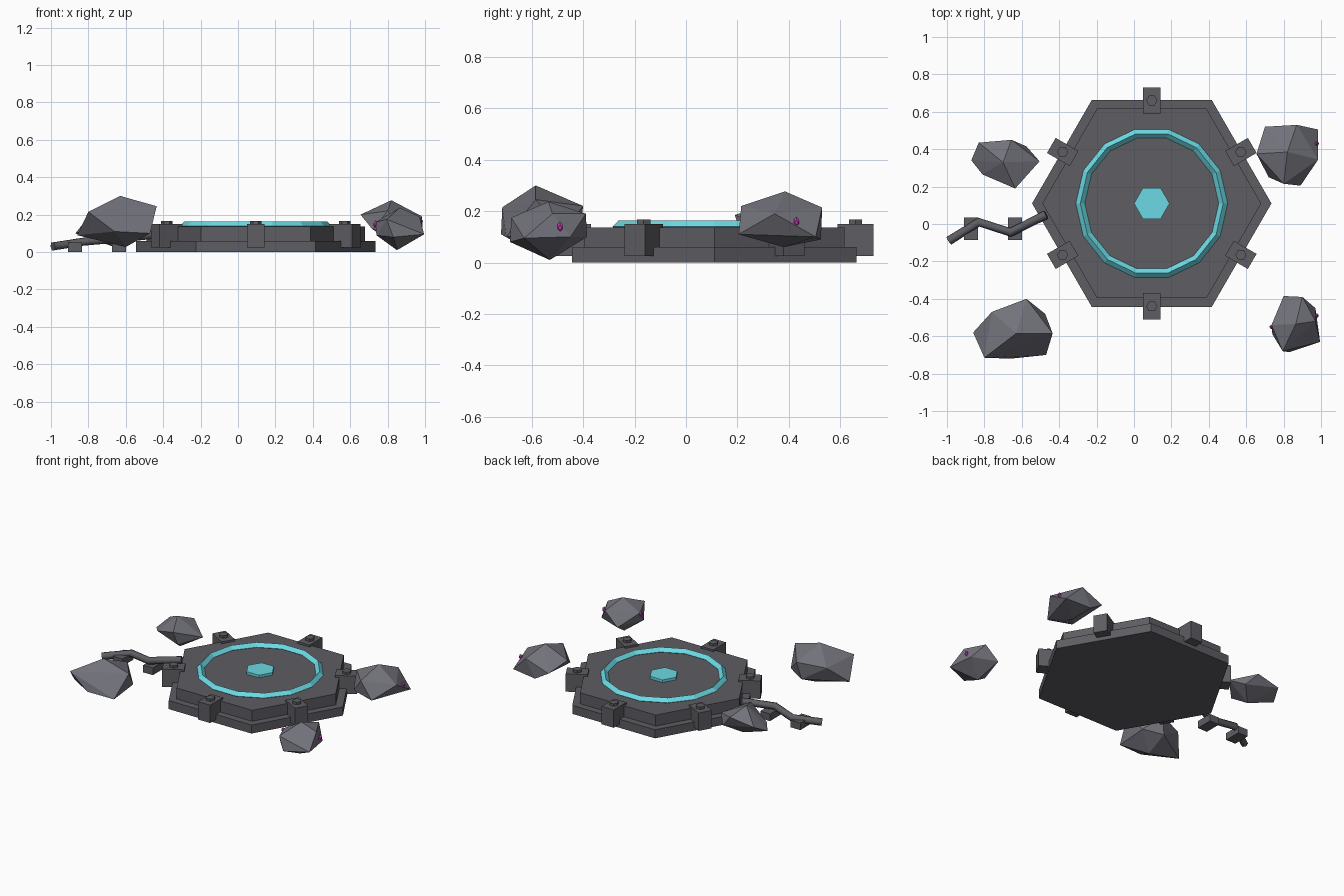
import bpy, bmesh
from math import radians, cos, sin, pi
from mathutils import Vector

if "Cube" in bpy.data.objects:
    bpy.data.objects.remove(bpy.data.objects["Cube"])

CX, CY = 0.095, 0.11   # platform centre


def mat(name, col):
    m = bpy.data.materials.new(name)
    m.diffuse_color = (*col, 1)
    m.use_nodes = True
    m.node_tree.nodes["Principled BSDF"].inputs["Base Color"].default_value = m.diffuse_color
    return m


DARK = mat("dark_metal", (0.11, 0.11, 0.125))
STONE = mat("stone", (0.17, 0.17, 0.2))
CYAN = mat("cyan_glow", (0.15, 0.7, 0.78))
PINK = mat("magenta_crystal", (0.6, 0.05, 0.5))


def finish(name, m):
    o = bpy.context.object
    o.name = name
    o.data.materials.append(m)
    return o


def prism(name, n, r, x, y, z0, z1, m, rot=0.0):
    # n-sided prism with its first corner at angle rot
    bpy.ops.mesh.primitive_cylinder_add(vertices=n, radius=r, depth=z1 - z0,
        location=(x, y, (z0 + z1) / 2), rotation=(0, 0, rot + pi / 2))
    return finish(name, m)


def box(name, loc, size, m, rot=0.0):
    bpy.ops.mesh.primitive_cube_add(size=1, location=loc, rotation=(0, 0, rot))
    o = finish(name, m)
    o.scale = size
    return o


def rock(name, pts):
    # faceted boulder: hull of a few corner points
    bm = bmesh.new()
    for p in pts:
        bm.verts.new(p)
    res = bmesh.ops.convex_hull(bm, input=bm.verts)
    loose = [v for v in bm.verts if not v.link_faces]
    bmesh.ops.delete(bm, geom=loose, context='VERTS')
    bmesh.ops.recalc_face_normals(bm, faces=bm.faces)
    me = bpy.data.meshes.new(name)
    bm.to_mesh(me)
    bm.free()
    o = bpy.data.objects.new(name, me)
    o.data.materials.append(STONE)
    bpy.context.collection.objects.link(o)


# Two-tier hexagonal platform
prism("lower_slab", 6, 0.64, CX, CY, 0, 0.06, DARK)
prism("upper_slab", 6, 0.585, CX, CY, 0.06, 0.137, DARK)

# Glowing ring (14 sides, diamond section) and centre plate
bpy.ops.mesh.primitive_torus_add(major_segments=14, minor_segments=4,
    major_radius=0.382, minor_radius=0.024, location=(CX, CY, 0.14))
finish("glow_ring", CYAN)
prism("centre_plate", 6, 0.095, CX, CY, 0.137, 0.155, CYAN)

# Edge clamps with bolts
for i in range(6):
    a = radians(30 + 60 * i)
    x, y = CX + 0.55 * cos(a), CY + 0.55 * sin(a)
    box(f"clamp_{i}", (x, y, 0.088), (0.14, 0.093, 0.125), DARK, a)
    prism(f"clamp_bolt_{i}", 6, 0.03, x, y, 0.15, 0.167, DARK)

# Kinked cable on two feet
cu = bpy.data.curves.new("cable", 'CURVE')
cu.dimensions = '3D'
cu.bevel_depth = 0.024
cu.bevel_resolution = 1
cu.use_fill_caps = True
sp = cu.splines.new('POLY')
path = [(-0.47, 0.05, 0.09), (-0.66, -0.045, 0.07), (-0.83, 0.01, 0.055), (-0.99, -0.09, 0.03)]
sp.points.add(len(path) - 1)
for p, c in zip(sp.points, path):
    p.co = (*c, 1)
cable = bpy.data.objects.new("cable", cu)
cable.data.materials.append(DARK)
bpy.context.collection.objects.link(cable)
bpy.context.view_layer.objects.active = cable
cable.select_set(True)
bpy.ops.object.convert(target='MESH')
for i, x in enumerate((-0.872, -0.637)):
    box(f"cable_foot_{i}", (x, -0.025, 0.025), (0.075, 0.12, 0.05), DARK)

# Boulders
rock("rock_back_left", [
    (-0.87, 0.34, 0.10), (-0.83, 0.435, 0.15), (-0.655, 0.45, 0.18), (-0.575, 0.415, 0.09),
    (-0.505, 0.335, 0.13), (-0.635, 0.19, 0.185), (-0.81, 0.265, 0.12), (-0.70, 0.33, 0.23),
    (-0.67, 0.32, 0.03), (-0.62, 0.22, 0.09)])
rock("rock_front_left", [
    (-0.86, -0.58, 0.09), (-0.76, -0.47, 0.20), (-0.575, -0.40, 0.22), (-0.475, -0.48, 0.12),
    (-0.435, -0.585, 0.245), (-0.47, -0.70, 0.10), (-0.80, -0.715, 0.215), (-0.66, -0.72, 0.11),
    (-0.63, -0.585, 0.30), (-0.60, -0.57, 0.027), (-0.60, -0.42, 0.10)])
rock("rock_back_right", [
    (0.655, 0.375, 0.20), (0.70, 0.52, 0.15), (0.87, 0.53, 0.214), (0.985, 0.505, 0.10),
    (0.985, 0.345, 0.19), (0.89, 0.205, 0.11), (0.72, 0.25, 0.12), (0.80, 0.215, 0.22),
    (0.82, 0.385, 0.277), (0.83, 0.38, 0.06), (0.80, 0.525, 0.09)])
rock("rock_front_right", [
    (0.735, -0.54, 0.16), (0.80, -0.385, 0.10), (0.90, -0.39, 0.19), (0.97, -0.45, 0.10),
    (0.995, -0.63, 0.095), (0.97, -0.52, 0.19), (0.795, -0.68, 0.175), (0.83, -0.685, 0.08),
    (0.865, -0.535, 0.237), (0.85, -0.53, 0.01), (0.74, -0.59, 0.09)])

# Small crystal chips in the boulders
for i, (x, y, z) in enumerate([(0.735, -0.55, 0.15), (0.977, -0.49, 0.14), (0.978, 0.43, 0.16)]):
    bpy.ops.mesh.primitive_ico_sphere_add(subdivisions=1, radius=0.012, location=(x, y, z))
    finish(f"crystal_chip_{i}", PINK).scale.z = 1.6
